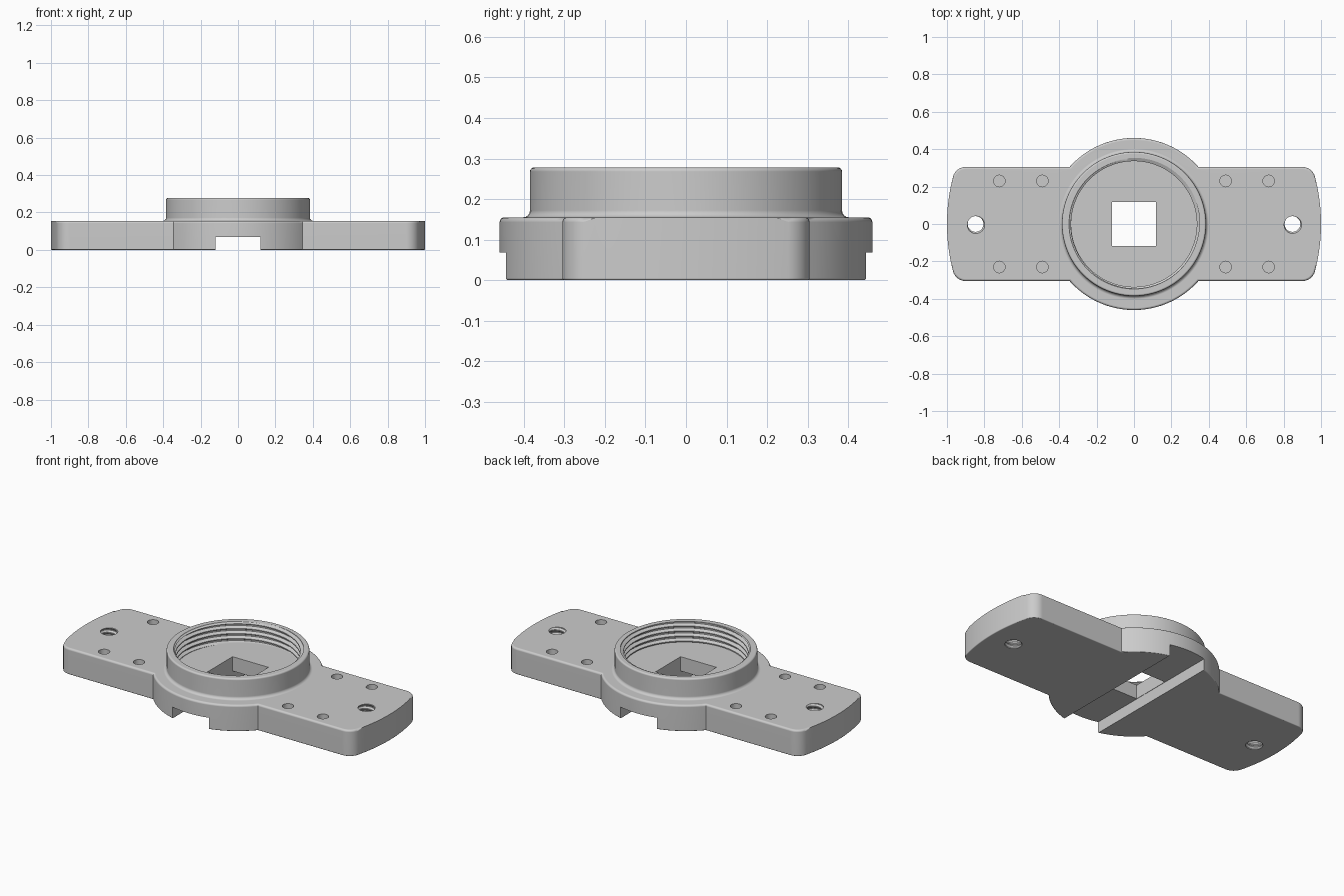
import bpy, bmesh
from math import sin, cos, asin, atan2, sqrt, pi, tau

cube = bpy.data.objects.get("Cube")
if cube:
    bpy.data.objects.remove(cube, do_unlink=True)

HALF_WIDTH, DISC_R, TOP, RIM = 0.305, 0.46, 0.155, 0.278
SLOT_HALF, SLOT_TOP = 0.12, 0.068


def make_object(name, bm):
    bmesh.ops.recalc_face_normals(bm, faces=bm.faces)
    mesh = bpy.data.meshes.new(name)
    bm.to_mesh(mesh)
    bm.free()
    obj = bpy.data.objects.new(name, mesh)
    bpy.context.collection.objects.link(obj)
    return obj


def arc(cx, cy, r, a0, a1, n):
    return [(cx + r * cos(a0 + (a1 - a0) * i / n), cy + r * sin(a0 + (a1 - a0) * i / n))
            for i in range(n + 1)]


def box(name, x, y, z0, z1):
    bm = bmesh.new()
    bmesh.ops.create_cube(bm, size=1)
    for v in bm.verts:
        v.co = (v.co.x * 2 * x, v.co.y * 2 * y, z1 if v.co.z > 0 else z0)
    return make_object(name, bm)


def lathe(name, profile, center=(0, 0), steps=96):
    """Solid of revolution from an (r, z) profile, capped at both ends."""
    bm = bmesh.new()
    rings = [[bm.verts.new((center[0] + r * cos(tau * i / steps),
                            center[1] + r * sin(tau * i / steps), z))
              for i in range(steps)] for r, z in profile]
    for low, high in zip(rings, rings[1:]):
        for i in range(steps):
            j = (i + 1) % steps
            bm.faces.new((low[i], low[j], high[j], high[i]))
    bm.faces.new(rings[0])
    bm.faces.new(rings[-1])
    return make_object(name, bm)


def thread_rod(name, center, minor, major, pitch, z0, z1, steps):
    """Solid rod with a helical thread, trimmed flat at z0 and z1."""
    turns = int((z1 - z0) / pitch) + 3
    marks = [k + p for k in range(turns) for p in (0.1, 0.4, 0.6, 0.9)]
    bm = bmesh.new()
    columns = []
    for i in range(steps + 1):
        turn = i / steps
        column = []
        for m in marks:
            z = min(max(z0 + (m + turn - 2) * pitch, z0), z1)
            wave = abs(2 * (((z - z0) / pitch - turn) % 1) - 1)
            blend = min(max((wave - 0.2) / 0.6, 0), 1)
            r = minor + (major - minor) * blend
            column.append(bm.verts.new((center[0] + r * cos(tau * turn),
                                        center[1] + r * sin(tau * turn), z)))
        columns.append(column)
    for a, b in zip(columns, columns[1:]):
        for k in range(len(marks) - 1):
            bm.faces.new((a[k], b[k], b[k + 1], a[k + 1]))
    bmesh.ops.remove_doubles(bm, verts=bm.verts, dist=1e-5)
    bmesh.ops.triangulate(bm, faces=bm.faces)
    bmesh.ops.holes_fill(bm, edges=[e for e in bm.edges if e.is_boundary], sides=0)
    return make_object(name, bm)


def combine(target, tool, operation):
    mod = target.modifiers.new(tool.name, 'BOOLEAN')
    mod.object, mod.operation, mod.solver = tool, operation, 'EXACT'
    bpy.context.view_layer.objects.active = target
    bpy.ops.object.modifier_apply(modifier=mod.name)
    bpy.data.objects.remove(tool, do_unlink=True)


# Plate outline: one quarter mirrored to all four
corner_r = 0.07
cy = HALF_WIDTH - corner_r
cx = sqrt((1 - corner_r) ** 2 - cy ** 2)
lean = atan2(cy, cx)
quarter = (arc(0, 0, 1, 0, lean, 8) + arc(cx, cy, corner_r, lean, pi / 2, 8)[1:]
           + arc(0, 0, DISC_R, asin(HALF_WIDTH / DISC_R), pi / 2, 18))
half = quarter + [(-x, y) for x, y in quarter[-2::-1]]
outline = half + [(x, -y) for x, y in half[-2:0:-1]]

bm = bmesh.new()
face = bm.faces.new([bm.verts.new((x, y, 0)) for x, y in outline])
grown = bmesh.ops.extrude_face_region(bm, geom=[face])
for v in grown["geom"]:
    if isinstance(v, bmesh.types.BMVert):
        v.co.z = TOP
for level, width in ((TOP, 0.012), (0, 0.005)):
    rim = [e for e in bm.edges if all(abs(v.co.z - level) < 1e-5 for v in e.verts)]
    bmesh.ops.bevel(bm, geom=rim, offset=width, segments=4, profile=0.5, affect='EDGES')
body = make_object("mounting_plate", bm)

# Raised collar with a filleted foot and rounded rim
foot = [(0.402 - 0.017 * sin(a), TOP + 0.017 * (1 - cos(a)))
        for a in (pi / 8 * i for i in range(5))]
edge = arc(0.375, RIM - 0.01, 0.01, 0, pi / 2, 4)
combine(body, lathe("collar", [(0.402, 0.12)] + foot + edge), 'UNION')

# Threaded socket with a lead-in at the rim
combine(body, thread_rod("socket_thread", (0, 0), 0.336, 0.354, 0.03,
                         TOP - 0.002, RIM + 0.02, 96), 'DIFFERENCE')
combine(body, lathe("socket_lead_in", [(0.33, RIM - 0.012), (0.345, RIM - 0.004),
                                       (0.353, RIM + 0.01)]), 'DIFFERENCE')

# Square opening and underside channel
combine(body, box("underside_channel", SLOT_HALF, 0.6, -0.1, SLOT_TOP), 'DIFFERENCE')
combine(body, box("square_opening", SLOT_HALF - 0.002, SLOT_HALF - 0.002, 0.03, 0.22),
        'DIFFERENCE')

# Threaded through holes and blind pin holes
for side in (-1, 1):
    combine(body, thread_rod("screw_hole", (side * 0.847, 0), 0.042, 0.051, 0.03,
                             -0.02, TOP + 0.02, 32), 'DIFFERENCE')
    for x in (0.49, 0.72):
        for y in (-0.23, 0.23):
            combine(body, lathe("pin_hole", [(0.031, 0.055), (0.031, TOP + 0.03)],
                                (side * x, y), 32), 'DIFFERENCE')

# Smooth curved walls, crisp edges
bpy.ops.object.select_all(action='DESELECT')
body.select_set(True)
bpy.context.view_layer.objects.active = body
bpy.ops.object.shade_smooth_by_angle(angle=pi / 6)
weighted = body.modifiers.new("Even shading", 'WEIGHTED_NORMAL')
weighted.keep_sharp = True
